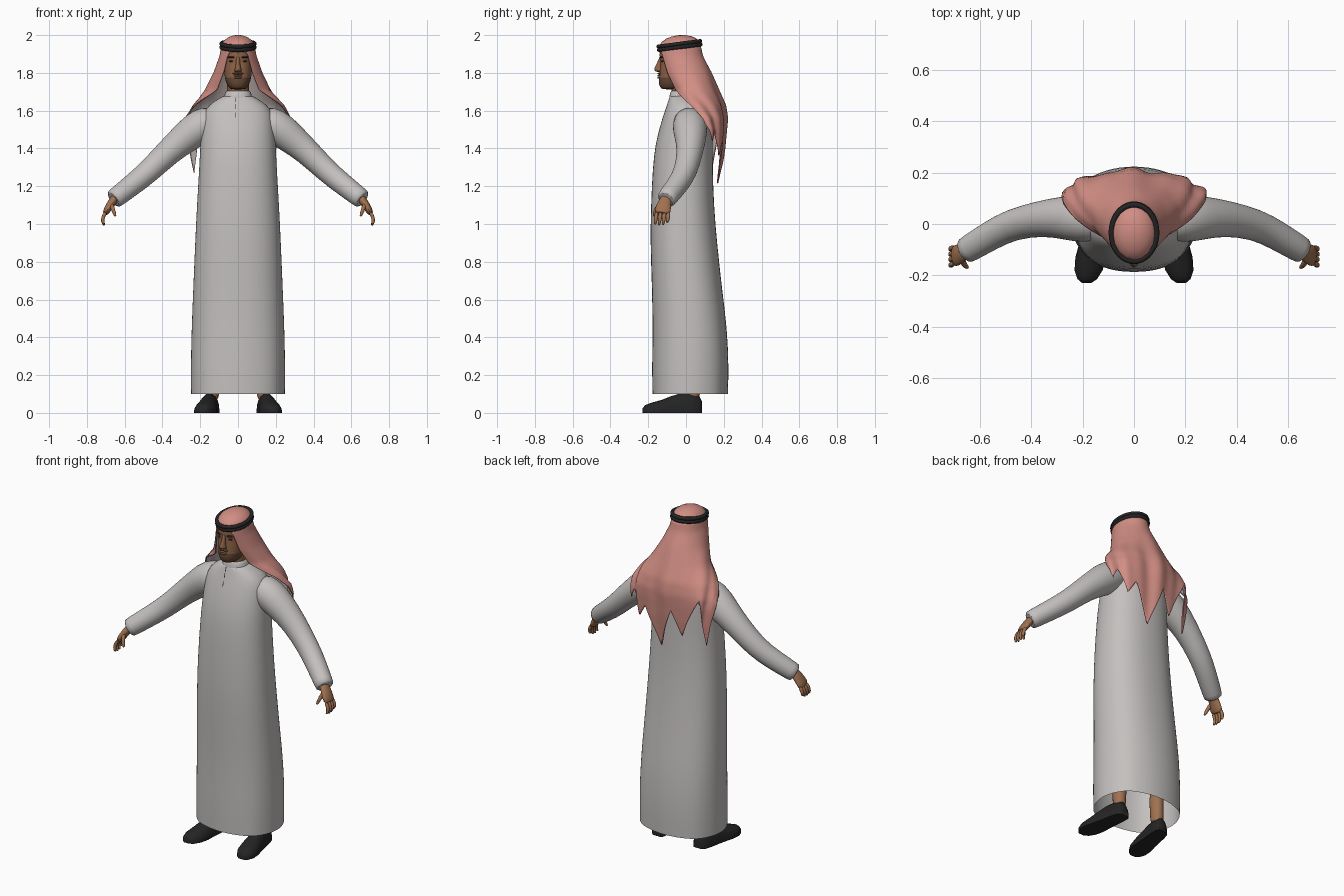
import bpy, bmesh, math
from mathutils import Vector, Matrix

if "Cube" in bpy.data.objects:
    bpy.data.objects.remove(bpy.data.objects["Cube"], do_unlink=True)


def material(name, r, g, b):
    m = bpy.data.materials.new(name)
    m.use_nodes = True
    m.diffuse_color = (r, g, b, 1)
    bsdf = m.node_tree.nodes["Principled BSDF"]
    bsdf.inputs["Base Color"].default_value = (r, g, b, 1)
    bsdf.inputs["Roughness"].default_value = 0.8
    return m


ROBE = material("pale grey robe", .55, .53, .52)
PINK = material("dusty pink cloth", .64, .27, .23)
LINING = material("pale lining", .52, .45, .44)
BLACK = material("black leather", .018, .018, .019)
SKIN = material("brown skin", .35, .165, .08)
FACE = material("face brown", .27, .125, .06)
BEARD = material("short beard", .13, .065, .035)
DARK = material("dark hair", .03, .02, .016)


def interp(table, k):
    """Linear lookup in rows sorted by their first value."""
    if k <= table[0][0]:
        return table[0][1:]
    for a, b in zip(table, table[1:]):
        if k <= b[0]:
            f = (k - a[0]) / (b[0] - a[0])
            return tuple(p + (q - p) * f for p, q in zip(a[1:], b[1:]))
    return table[-1][1:]


def finish(name, bm, mats, subdiv=0, angle=50):
    bmesh.ops.recalc_face_normals(bm, faces=bm.faces)
    me = bpy.data.meshes.new(name)
    bm.to_mesh(me)
    bm.free()
    ob = bpy.data.objects.new(name, me)
    bpy.context.collection.objects.link(ob)
    for m in mats:
        me.materials.append(m)
    bpy.ops.object.select_all(action='DESELECT')
    ob.select_set(True)
    bpy.context.view_layer.objects.active = ob
    bpy.ops.object.shade_smooth_by_angle(angle=math.radians(angle))
    if subdiv:
        ob.modifiers.new("smooth", 'SUBSURF').levels = subdiv
        ob.modifiers["smooth"].render_levels = subdiv
    return ob


def loft(name, rings, mats, closed=True, caps=(True, True), subdiv=0, rule=None):
    bm = bmesh.new()
    vs = [[bm.verts.new(p) for p in r] for r in rings]
    n = len(vs[0])
    for a, b in zip(vs, vs[1:]):
        for i in range(n if closed else n - 1):
            j = (i + 1) % n
            bm.faces.new((a[i], a[j], b[j], b[i]))
    for end, on in zip((vs[0], vs[-1]), caps):
        if on and closed:
            bm.faces.new(end)
    if rule:
        for f in bm.faces:
            f.material_index = rule(f.calc_center_median())
    return finish(name, bm, mats, subdiv)


def oval(z, hw, front, back, n=32, power=2.3):
    pts = []
    for i in range(n):
        a = 2 * math.pi * i / n
        c, s = math.cos(a), math.sin(a)
        e = 2 / power
        pts.append(Vector((hw * math.copysign(abs(c) ** e, c),
                           (front + back) / 2 + (back - front) / 2 * math.copysign(abs(s) ** e, s), z)))
    return pts


def tube(name, path, mat, side=1, n=16, subdiv=1):
    """Path rows: x, y, z, radius across y, radius in thickness."""
    pos = [Vector(p[:3]) for p in path]
    rings = []
    for i, p in enumerate(path):
        t = (pos[min(i + 1, len(pos) - 1)] - pos[max(i - 1, 0)]).normalized()
        u = Vector((0, 1, 0))
        u = (u - t * u.dot(t)).normalized()
        w = t.cross(u)
        ring = [pos[i] + u * p[3] * math.cos(2 * math.pi * k / n) + w * p[4] * math.sin(2 * math.pi * k / n)
                for k in range(n)]
        rings.append([Vector((v.x * side, v.y, v.z)) for v in ring])
    return loft(name, rings, [mat], subdiv=subdiv)


def ball(name, loc, scale, mat, rx=0.0):
    bm = bmesh.new()
    bmesh.ops.create_uvsphere(bm, u_segments=16, v_segments=10, radius=1, matrix=Matrix.Translation(loc)
                              @ Matrix.Rotation(rx, 4, 'X') @ Matrix.Diagonal((*scale, 1)))
    return finish(name, bm, [mat])


# Robe body: z, half width, front y, back y
robe = [(.1, .248, -.178, .222), (.25, .25, -.18, .226), (.45, .246, -.177, .218), (.65, .238, -.18, .192),
        (.9, .228, -.19, .165), (1.1, .218, -.186, .148), (1.3, .206, -.177, .142), (1.42, .2, -.163, .142),
        (1.52, .195, -.138, .14), (1.59, .185, -.115, .125), (1.635, .15, -.1, .1), (1.665, .1, -.09, .07),
        (1.685, .07, -.085, .05)]
rings = []
for row in robe:
    ring = oval(*row)
    sway = max(0, .7 - row[0]) * .014
    for i, p in enumerate(ring):
        fold = 1 + sway * math.cos(8 * 2 * math.pi * i / len(ring))
        p.x, p.y = p.x * fold, p.y * fold
    rings.append(ring)
loft("robe_body", rings, [ROBE], caps=(False, True), subdiv=1)
loft("robe_collar", [oval(z, w, -f, b) for z, w, f, b in
                     ((1.66, .078, .09, .055), (1.70, .068, .084, .045), (1.705, .06, .076, .04))],
     [ROBE], caps=(False, False), subdiv=1)

# Placket marks on the chest
for z0 in (1.565, 1.61, 1.645):
    bm = bmesh.new()
    ya, yb = interp(robe, z0)[1], interp(robe, z0 + .026)[1]
    bm.faces.new([bm.verts.new(p) for p in ((-.017, ya - .004, z0), (-.012, ya - .004, z0),
                                            (-.012, yb - .004, z0 + .026), (-.017, yb - .004, z0 + .026))])
    finish("placket_mark", bm, [DARK])

for side, tag in ((1, "left"), (-1, "right")):
    # Sleeve and cuff
    arm = [(.1, .02, 1.56, .08), (.2, .02, 1.522, .096), (.28, .025, 1.455, .084), (.36, .022, 1.39, .07),
           (.475, 0, 1.275, .062), (.56, -.045, 1.207, .058), (.65, -.1, 1.137, .053), (.662, -.107, 1.128, .051)]
    tube(tag + "_sleeve", [(*p, p[3]) for p in arm], ROBE, side, n=20)

    # Hand
    tube(tag + "_palm", [(.64, -.1, 1.15, .03, .025), (.668, -.112, 1.115, .034, .022),
                         (.69, -.122, 1.08, .044, .02), (.705, -.127, 1.05, .042, .016)], SKIN, side)
    for k in range(4):
        y = -.157 + k * .021
        drop = (.006, 0, .003, .018)[k]
        tube(tag + "_finger", [(.698, y + .002, 1.065, .011, .011), (.714, y, 1.038, .011, .011),
                               (.718, y - .004, 1.015, .01, .01), (.708, y - .008, .99 + drop, .007, .007)],
             SKIN, side, n=8)
    tube(tag + "_thumb", [(.672, -.135, 1.11, .013, .013), (.663, -.158, 1.08, .013, .012),
                          (.652, -.168, 1.05, .009, .009), (.648, -.17, 1.04, .005, .005)], SKIN, side, n=8)

    # Ankle and shoe: y, half width, height
    tube(tag + "_ankle", [(.135, .035, .06, .042, .038), (.135, .035, .13, .038, .034),
                          (.13, .035, .3, .05, .045)], SKIN, side)
    shoe = [(.085, .026, .06), (.07, .04, .09), (.03, .047, .104), (-.03, .049, .103), (-.08, .053, .088),
            (-.13, .059, .068), (-.18, .055, .055), (-.215, .038, .042), (-.23, .018, .025)]
    rings = []
    for y, hw, h in shoe:
        cx = .15 - y * .15
        arc = [math.pi * k / 10 for k in range(11)]
        ring = [Vector((side * (cx + hw * math.cos(a)), y, .014 + (h - .014) * math.sin(a))) for a in arc]
        ring += [Vector((side * (cx - hw), y, 0)), Vector((side * (cx + hw), y, 0))]
        rings.append(ring)
    loft(tag + "_shoe", rings, [BLACK])

    # Eye, brow, ear
    ball(tag + "_eye", (side * .033, -.124, 1.862), (.014, .008, .005), DARK)
    ball(tag + "_brow", (side * .034, -.131, 1.883), (.021, .008, .005), DARK)
    ball(tag + "_ear", (side * .076, -.03, 1.835), (.008, .018, .032), FACE)

# Head: z, half width, front y, back y
head = [(1.712, .034, -.125, -.04), (1.722, .05, -.138, 0), (1.75, .064, -.146, .03), (1.775, .07, -.142, .04),
        (1.8, .073, -.14, .05), (1.83, .076, -.138, .055), (1.862, .076, -.134, .06), (1.89, .077, -.143, .06),
        (1.935, .076, -.137, .06), (1.97, .05, -.1, .03)]
loft("head", [oval(*r, n=28, power=2.2) for r in head], [FACE, BEARD], subdiv=1,
     rule=lambda c: int(c.z < 1.77 and c.y < .02))
loft("neck", [oval(1.66, .06, -.075, .045), oval(1.76, .058, -.08, .045)], [FACE])
loft("nose", [oval(z, w, f, -.12, n=12, power=2) for z, w, f in
              ((1.803, .014, -.148), (1.81, .021, -.167), (1.82, .018, -.172), (1.84, .012, -.16),
               (1.87, .01, -.146), (1.89, .01, -.14))], [FACE], subdiv=1)
ball("moustache", (0, -.14, 1.796), (.03, .011, .006), BEARD)
ball("upper_lip", (0, -.143, 1.784), (.023, .01, .004), FACE)
ball("lower_lip", (0, -.142, 1.774), (.02, .01, .005), FACE)

# Head cloth: cap, then the drape as an open sheet
ball("cloth_cap", (0, -.033, 1.935), (.09, .114, .065), PINK, rx=.1)
# z, half width, depth, centre y, opening angle from the back
drape = [(1.2, .25, .07, .105, 84), (1.4, .27, .085, .115, 84), (1.5, .283, .1, .108, 86), (1.56, .277, .12, .092, 92),
         (1.63, .24, .137, .066, 108), (1.71, .175, .128, .043, 140), (1.8, .13, .13, .005, 143),
         (1.89, .098, .118, -.028, 145), (1.945, .089, .112, -.034, 165)]
hem = [(-1, 1.57), (-.8, 1.27), (-.52, 1.56), (-.27, 1.31), (-.1, 1.46), (.13, 1.21), (.36, 1.44),
       (.52, 1.36), (.72, 1.5), (.85, 1.44), (1, 1.53)]
ROWS, COLS = 30, 80
rings = []
for r in range(ROWS + 1):
    ring = []
    for c in range(COLS + 1):
        t = 2 * c / COLS - 1
        z = 1.945 + (interp(hem, t)[0] - 1.945) * r / ROWS
        rx, ry, cy, spread = interp(drape, z)
        a = t * math.radians(spread)
        amount = min(1, max(0, (1.85 - z) / .3))
        fold = 1 + amount * (.07 * math.cos(13 * t + .6) + .035 * math.cos(23 * t))
        ring.append(Vector((rx * math.sin(a) * (1 + (fold - 1) * .4), cy + ry * math.cos(a) * fold, z)))
    rings.append(ring)
cloth = loft("head_cloth_drape", rings, [PINK, LINING], closed=False)
if sum((p.normal.dot(p.center - Vector((0, 0, p.center.z))) for p in cloth.data.polygons)) < 0:
    cloth.data.flip_normals()
shell = cloth.modifiers.new("thickness", 'SOLIDIFY')
shell.thickness = .006
shell.offset = -1
shell.material_offset = 1

# Head cord: two stacked coils tilted up at the back
for k, lift in enumerate((-.009, .009)):
    rings = []
    for i in range(48):
        a = 2 * math.pi * i / 48
        rim = Vector((math.cos(a), math.sin(a), 0))
        ring = []
        for j in range(10):
            b = 2 * math.pi * j / 10
            out = .011 * math.cos(b)
            p = Vector((rim.x * (.088 + out), rim.y * (.111 + out), .011 * math.sin(b) + lift))
            ring.append(Matrix.Rotation(.13, 3, 'X') @ p + Vector((0, -.034, 1.945)))
        rings.append(ring)
    loft("head_cord_%d" % (k + 1), rings + [rings[0]], [BLACK], caps=(False, False))
